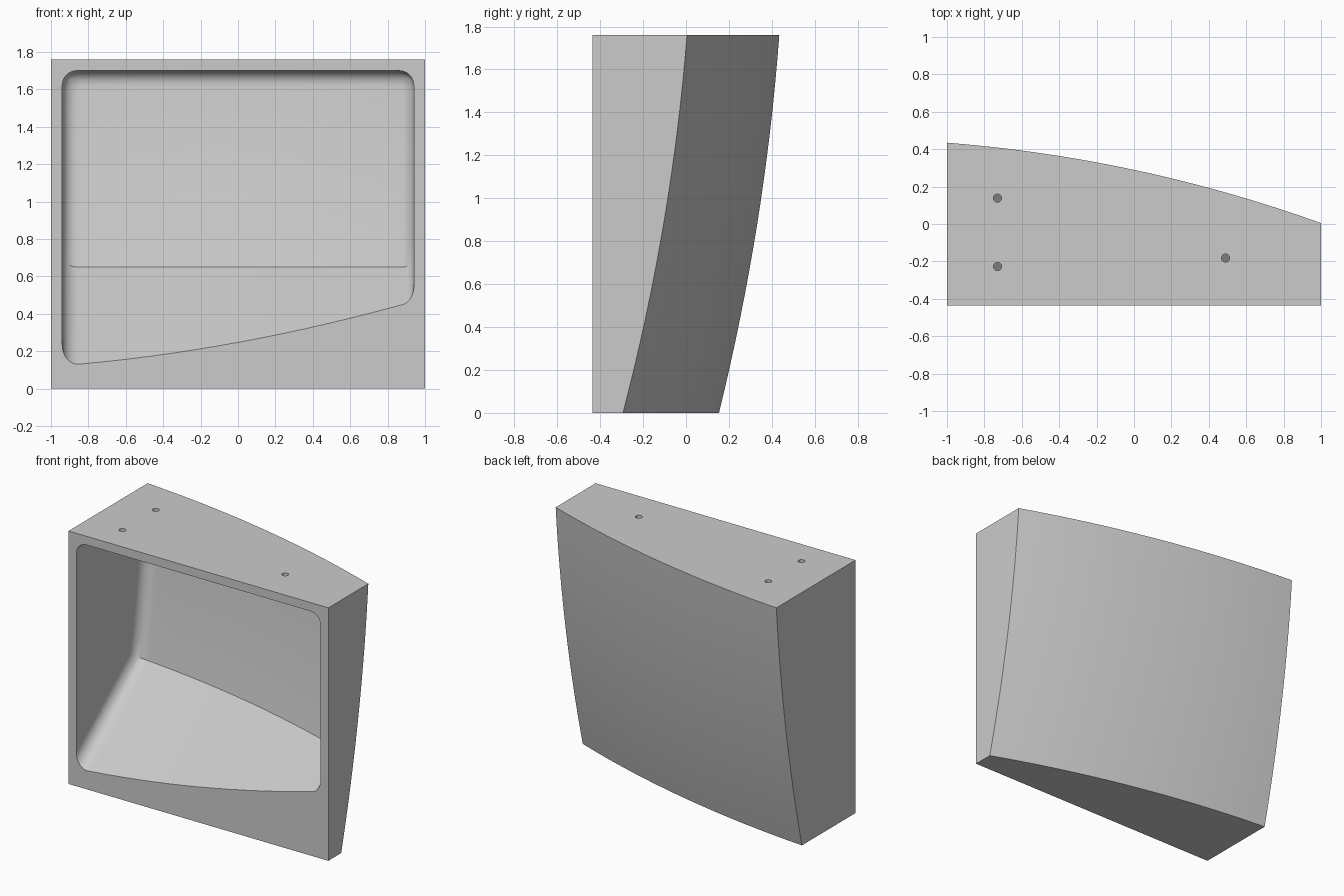
import bpy
import bmesh
import math

FRONT, TOP = -0.435, 1.76
AXIS_X, AXIS_Y, RADIUS = -1.599, -7.218, 7.676   # upright axis of the curved back
WALL = 0.061          # shell thickness
SHELF_Z = 0.65        # height where the sloping floor meets the back
SLOPE = 0.80          # fall of the floor towards the front
FILLET = 0.09         # widest recess fillet


def back_radius(z):
    """Radius of the outer back, shrinking in an arc towards the bottom."""
    t = z / TOP
    return RADIUS - 0.28 * (1 - t) + 0.15 * t * (1 - t)


def arc_y(x, radius):
    return AXIS_Y + math.sqrt(radius ** 2 - (x - AXIS_X) ** 2)


def spread(a, b, n):
    return [a + (b - a) * i / n for i in range(n + 1)]


def loft(profile, xs):
    """Closed solid through the same (y, z) outline at each x."""
    bm = bmesh.new()
    rings = [[bm.verts.new((x, y, z)) for y, z in profile(x)] for x in xs]
    for a, b in zip(rings, rings[1:]):
        for i in range(len(a)):
            j = (i + 1) % len(a)
            bm.faces.new((a[i], a[j], b[j], b[i]))
    bm.faces.new(rings[0])
    bm.faces.new(rings[-1])
    bmesh.ops.recalc_face_normals(bm, faces=bm.faces[:])
    return bm, rings


def make_object(name, bm, mat):
    mesh = bpy.data.meshes.new(name)
    bm.to_mesh(mesh)
    bm.free()
    mesh.materials.append(mat)
    obj = bpy.data.objects.new(name, mesh)
    bpy.context.scene.collection.objects.link(obj)
    return obj


def material(name, value):
    mat = bpy.data.materials.new(name)
    mat.use_nodes = True
    color = (value, value, value, 1)
    mat.diffuse_color = color
    mat.node_tree.nodes["Principled BSDF"].inputs["Base Color"].default_value = color
    return mat


def apply_modifier(obj, kind, **settings):
    mod = obj.modifiers.new(kind, kind)
    for key, value in settings.items():
        setattr(mod, key, value)
    bpy.context.view_layer.objects.active = obj
    bpy.ops.object.modifier_apply(modifier=mod.name)


def carve(body, cutter):
    apply_modifier(body, "BOOLEAN", operation="DIFFERENCE", solver="EXACT",
                   object=cutter)
    bpy.data.objects.remove(cutter)


cube = bpy.data.objects.get("Cube")
if cube:
    bpy.data.objects.remove(cube)
grey = material("light grey", 0.6)
dark = material("dark grey", 0.2)

# Outer block with a doubly curved back
bm, _ = loft(lambda x: [(FRONT, 0), (FRONT, TOP)]
             + [(arc_y(x, back_radius(z)), z) for z in spread(TOP, 0, 16)],
             spread(-1, 1, 20))
housing = make_object("housing", bm, grey)


# Recess: curved back wall and conical sloping floor
def recess_outline(x):
    back = [(arc_y(x, back_radius(z) - WALL), z) for z in spread(1.70, SHELF_Z, 9)]
    reach = FRONT - 0.2
    run = back_radius(SHELF_Z) - WALL - math.hypot(x - AXIS_X, reach - AXIS_Y)
    return [(reach, 1.70)] + back + [(reach, SHELF_Z - SLOPE * run)]


bm, rings = loft(recess_outline, spread(-0.94, 0.94, 16))

# Fillets round the recess: tighter where the right-hand corner opens wider
weight = bm.edges.layers.float.new("bevel_weight_edge")
for a, b in zip(rings, rings[1:]):
    bm.edges.get((a[1], b[1]))[weight] = 0.08 / FILLET
for ring, size in ((rings[0], 0.088), (rings[-1], 0.06)):
    for pair in zip(ring, ring[1:]):
        bm.edges.get(pair)[weight] = size / FILLET
    bm.edges.get(ring[:2])[weight] = 0.08 / FILLET
recess = make_object("recess_cutter", bm, grey)
apply_modifier(recess, "BEVEL", limit_method="WEIGHT", offset_type="OFFSET",
               width=FILLET, segments=8)
carve(housing, recess)

# Blind mounting holes in the top, with dark bottoms
for x, y in ((-0.73, 0.138), (-0.73, -0.227), (0.49, -0.182)):
    bm = bmesh.new()
    bmesh.ops.create_cone(bm, cap_ends=True, segments=24, radius1=0.022,
                          radius2=0.022, depth=0.08)
    bmesh.ops.translate(bm, verts=bm.verts[:], vec=(x, y, TOP))
    carve(housing, make_object("hole_cutter", bm, grey))
housing.data.materials.append(dark)
for face in housing.data.polygons:
    if abs(face.center.z - (TOP - 0.04)) < 0.001 and face.normal.z > 0.9:
        face.material_index = 1

# Smooth curved surfaces, crisp edges
bpy.ops.object.select_all(action="DESELECT")
housing.select_set(True)
bpy.context.view_layer.objects.active = housing
bpy.ops.object.shade_smooth_by_angle(angle=math.radians(30))
